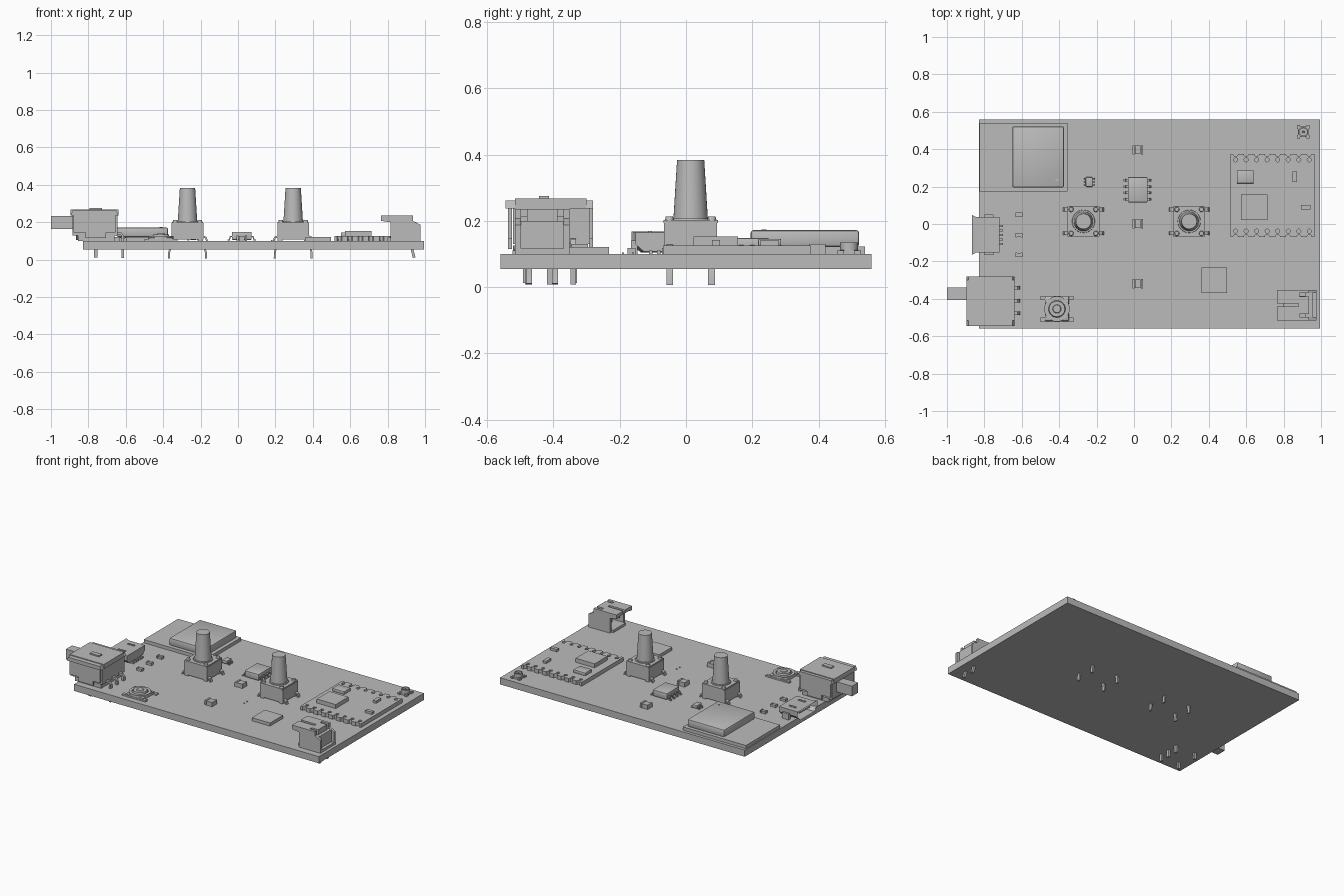
import bpy, bmesh, math
from mathutils import Matrix, Vector

cube = bpy.data.objects.get("Cube")
if cube:
    bpy.data.objects.remove(cube, do_unlink=True)

grey = bpy.data.materials.new("plain grey")
grey.use_nodes = True
grey.diffuse_color = (0.5, 0.5, 0.5, 1)
grey.node_tree.nodes["Principled BSDF"].inputs["Base Color"].default_value = (0.5, 0.5, 0.5, 1)
TOP = 0.1      # upper face of the circuit board
BOTTOM = 0.055


class Part:
    """Collects simple solids into one named object."""

    def __init__(self, name):
        self.name, self.bm = name, bmesh.new()

    def box(self, x0, x1, y0, y1, z0, z1, bevel=0):
        lo, hi = Vector((x0, y0, z0)), Vector((x1, y1, z1))
        m = Matrix.Translation((lo + hi) / 2) @ Matrix.Diagonal((*(hi - lo), 1))
        verts = bmesh.ops.create_cube(self.bm, size=1, matrix=m)["verts"]
        if bevel:
            edges = list({e for v in verts for e in v.link_edges})
            bmesh.ops.bevel(self.bm, geom=edges, offset=bevel, segments=2, profile=0.5, affect="EDGES")

    def block(self, cx, cy, sx, sy, z0, z1, bevel=0):
        self.box(cx - sx / 2, cx + sx / 2, cy - sy / 2, cy + sy / 2, z0, z1, bevel)

    def cone(self, x, y, r0, r1, z0, z1, sides=32):
        bmesh.ops.create_cone(self.bm, cap_ends=True, segments=sides, radius1=r0, radius2=r1,
                              depth=z1 - z0, matrix=Matrix.Translation((x, y, (z0 + z1) / 2)))

    def prism(self, pts, y0, y1):
        """Extrude an x-z outline along y."""
        face = self.bm.faces.new([self.bm.verts.new((x, y0, z)) for x, z in pts])
        new = bmesh.ops.extrude_face_region(self.bm, geom=[face])["geom"]
        bmesh.ops.translate(self.bm, vec=(0, y1 - y0, 0),
                            verts=[g for g in new if isinstance(g, bmesh.types.BMVert)])

    def strip(self, pts, y, width, thick=0.01):
        """Bent flat lead following an x-z path."""
        p = [Vector(q) for q in pts]
        left, right = [], []
        for i, q in enumerate(p):
            d = (p[min(i + 1, len(p) - 1)] - p[max(i - 1, 0)]).normalized()
            n = Vector((-d.y, d.x)) * thick / 2
            left.append(q + n)
            right.append(q - n)
        self.prism(left + right[::-1], y - width / 2, y + width / 2)

    def ring(self, x, y, r_in, r_out, z0, z1, sides=32):
        loops = []
        for r, z in ((r_in, z0), (r_out, z0), (r_out, z1), (r_in, z1)):
            loops.append([self.bm.verts.new((x + r * math.cos(math.tau * i / sides),
                                             y + r * math.sin(math.tau * i / sides), z)) for i in range(sides)])
        for k in range(4):
            a, b = loops[k], loops[(k + 1) % 4]
            for i in range(sides):
                j = (i + 1) % sides
                self.bm.faces.new((a[i], a[j], b[j], b[i]))

    def finish(self):
        bmesh.ops.recalc_face_normals(self.bm, faces=self.bm.faces)
        mesh = bpy.data.meshes.new(self.name)
        self.bm.to_mesh(mesh)
        self.bm.free()
        mesh.materials.append(grey)
        obj = bpy.data.objects.new(self.name, mesh)
        bpy.context.collection.objects.link(obj)
        bpy.ops.object.select_all(action="DESELECT")
        obj.select_set(True)
        bpy.context.view_layer.objects.active = obj
        bpy.ops.object.shade_smooth_by_angle(angle=math.radians(30))
        return obj


# Main board
p = Part("circuit_board")
p.box(-0.83, 0.995, -0.56, 0.56, BOTTOM, TOP)
p.finish()

# Radio module with metal can
p = Part("radio_module")
p.box(-0.825, -0.355, 0.175, 0.54, TOP, 0.122)
p.box(-0.65, -0.375, 0.195, 0.522, 0.122, 0.172, 0.008)
p.cone(-0.412, 0.235, 0.008, 0.008, 0.17, 0.174, 16)
p.finish()

# Breakout board with scalloped edges and pin holes
p = Part("breakout_board")
p.box(0.515, 0.965, -0.07, 0.375, TOP, 0.126)
breakout = p.finish()
p = Part("hole_cutter")
for i in range(8):
    x = 0.543 + i * 0.0563
    for edge, hole in ((-0.07, -0.038), (0.375, 0.343)):
        p.cone(x, edge, 0.013, 0.013, 0.09, 0.14, 12)
        p.cone(x, hole, 0.011, 0.011, 0.09, 0.14, 12)
cutter = p.finish()
cutter.hide_render = True
mod = breakout.modifiers.new("holes", "BOOLEAN")
mod.operation, mod.object, mod.solver = "DIFFERENCE", cutter, "EXACT"
bpy.context.view_layer.objects.active = breakout
bpy.ops.object.modifier_apply(modifier=mod.name)
bpy.data.objects.remove(cutter, do_unlink=True)
p = Part("breakout_chips")
p.block(0.595, 0.252, 0.09, 0.07, 0.125, 0.146, 0.004)
p.block(0.642, 0.09, 0.142, 0.135, 0.125, 0.153)
p.block(0.86, 0.252, 0.024, 0.055, 0.125, 0.142)
p.block(0.918, 0.09, 0.05, 0.024, 0.125, 0.142)
p.finish()

# Tall push buttons
for side, cx in (("right", -0.27), ("left", 0.295)):
    cy = 0.014
    p = Part(side + "_push_button")
    p.block(cx, cy, 0.17, 0.16, 0.108, 0.196)
    p.block(cx, cy, 0.165, 0.165, 0.194, 0.202)
    p.cone(cx, cy, 0.062, 0.06, 0.2, 0.207)
    p.cone(cx, cy, 0.052, 0.041, 0.205, 0.383)
    for sx in (-1, 1):
        for sy in (-1, 1):
            p.cone(cx + sx * 0.066, cy + sy * 0.064, 0.014, 0.011, 0.2, 0.213, 16)
            p.block(cx + sx * 0.07, cy + sy * 0.066, 0.025, 0.025, TOP, 0.11)
            p.strip([(cx + sx * x, z) for x, z in
                     ((0.08, 0.125), (0.098, 0.118), (0.104, 0.1), (0.09, 0.065), (0.098, 0.04), (0.099, 0.006))],
                    cy + sy * 0.063, 0.02)
    p.finish()

# Low round reset button
p = Part("reset_button")
bx, by = -0.412, -0.454
p.block(bx, by, 0.13, 0.13, TOP, 0.118, 0.007)
p.ring(bx, by, 0.05, 0.068, 0.11, 0.126)
p.cone(bx, by, 0.046, 0.042, 0.115, 0.135)
p.cone(bx, by, 0.024, 0.02, 0.134, 0.139)
for sy in (-1, 1):
    p.block(bx, by + sy * 0.058, 0.175, 0.022, TOP, 0.11)
p.finish()


# Chips with bent leads
def chip(name, cx, cy, sx, sy, top, n, pitch, reach):
    q = Part(name)
    q.block(cx, cy, sx, sy, 0.106, top, 0.004)
    mid = (TOP + top) / 2
    for side in (-1, 1):
        for i in range(n):
            q.strip([(cx + side * (sx / 2 + f * reach), z) for f, z in
                     ((-0.2, mid), (0.35, mid), (0.55, TOP + 0.005), (1, TOP + 0.005))],
                    cy + (i - (n - 1) / 2) * pitch, pitch * 0.4, 0.007)
    q.finish()


chip("controller_chip", 0.02, 0.183, 0.105, 0.135, 0.148, 4, 0.034, 0.024)
chip("regulator_chip", -0.24, 0.225, 0.036, 0.052, 0.128, 3, 0.017, 0.013)
p = Part("flat_chip")
p.block(0.43, -0.301, 0.136, 0.138, TOP, 0.121)
p.finish()

# Small two-ended components
p = Part("small_components")
parts = [(0.02, y, 0.056, 0.05, 0.13) for y in (0.396, 0.002, -0.32)]
parts += [(-0.615, y, 0.038, 0.024, 0.118) for y in (0.05, -0.06, -0.165)]
for x, y, sx, sy, top in parts:
    p.block(x, y, sx * 0.55, sy * 0.9, TOP, top - 0.003)
    for s in (-1, 1):
        p.block(x + s * sx * 0.4, y, sx * 0.22, sy, TOP, top)
for y in (-0.16, -0.19):
    p.block(0.18, y, 0.007, 0.007, TOP, 0.104)
p.finish()

# Coaxial antenna socket
p = Part("antenna_socket")
p.block(0.905, 0.492, 0.056, 0.056, TOP, 0.112)
for s in (-1, 1):
    p.block(0.905 + s * 0.026, 0.492 + 0.026, 0.016, 0.02, TOP, 0.11)
    p.block(0.905 + s * 0.026, 0.492 - 0.026, 0.016, 0.02, TOP, 0.11)
p.ring(0.905, 0.492, 0.02, 0.027, 0.11, 0.134)
p.cone(0.905, 0.492, 0.007, 0.005, 0.11, 0.13, 16)
p.finish()

# Battery socket, open towards the middle of the board
p = Part("battery_socket")
side_wall = [(0.815, 0.1), (0.975, 0.1), (0.975, 0.187), (0.935, 0.207), (0.935, 0.235), (0.765, 0.235), (0.765, 0.207), (0.815, 0.2)]
for y0, y1 in ((-0.516, -0.498), (-0.37, -0.352)):
    p.prism(side_wall, y0, y1)
p.box(0.8, 0.975, -0.5, -0.368, TOP, 0.117)
p.box(0.915, 0.955, -0.5, -0.368, 0.115, 0.2)
p.box(0.765, 0.885, -0.5, -0.442, 0.213, 0.235)
p.box(0.765, 0.885, -0.424, -0.368, 0.213, 0.235)
p.box(0.88, 0.935, -0.48, -0.388, 0.195, 0.235)
for y in (-0.473, -0.395):
    p.strip([(0.83, 0.16), (0.92, 0.16), (0.932, 0.14), (0.932, 0.05), (0.942, 0.01)], y, 0.018, 0.014)
p.finish()

# Slide switch body, cover, lever and leads
p = Part("switch_body")
p.box(-0.855, -0.66, -0.515, -0.3, TOP, 0.135)
p.box(-0.885, -0.645, -0.522, -0.29, 0.13, 0.24)
p.finish()
p = Part("switch_cover")
p.box(-0.895, -0.64, -0.515, -0.3, 0.235, 0.267)
p.prism([(-0.895, 0.237), (-0.64, 0.237), (-0.65, 0.262), (-0.885, 0.262)], -0.545, -0.28)
p.block(-0.76, -0.428, 0.068, 0.03, 0.262, 0.275)
for s in (-1, 1):
    y = -0.409 + s * 0.122
    p.box(-0.88, -0.655, y - 0.006, y + 0.006, 0.145, 0.24)
    p.box(-0.815, -0.705, y - 0.006, y + 0.006, 0.115, 0.15)
    p.block(-0.76, -0.41 + s * 0.075, 0.018, 0.014, 0.012, 0.12)
p.finish()
p = Part("switch_lever")
p.box(-1.0, -0.88, -0.405, -0.34, 0.164, 0.232)
p.finish()
p = Part("switch_leads")
for y in (-0.34, -0.41, -0.477):
    p.strip([(-0.66, 0.14), (-0.625, 0.138), (-0.616, 0.125), (-0.616, 0.008)], y, 0.018, 0.014)
p.finish()

# USB socket: hollow shell with a flared mouth towards the board edge
p = Part("usb_socket")
mid_y = -0.058
sections = []
outline = [(-0.095, 0.165), (0.095, 0.165), (0.095, 0.13), (0.07, 0.108), (-0.07, 0.108), (-0.095, 0.13)]
for x, k in ((-0.72, 1), (-0.845, 1), (-0.865, 1.12), (-0.862, 1.06), (-0.84, 0.92), (-0.73, 0.92)):
    sections.append([p.bm.verts.new((x, mid_y + y * k, 0.137 + (z - 0.137) * k)) for y, z in outline])
for a, b in zip(sections, sections[1:]):
    for i in range(6):
        j = (i + 1) % 6
        p.bm.faces.new((a[i], a[j], b[j], b[i]))
p.bm.faces.new(sections[0])
p.bm.faces.new(sections[-1])
p.box(-0.845, -0.73, mid_y - 0.055, mid_y + 0.055, 0.135, 0.145)
for s in (-1, 1):
    p.block(-0.775, mid_y + s * 0.098, 0.05, 0.02, TOP, 0.14)
    p.block(-0.79, mid_y + s * 0.05, 0.05, 0.012, 0.164, 0.17)
for i in range(5):
    p.block(-0.715, mid_y + (i - 2) * 0.024, 0.03, 0.01, TOP, 0.11)
p.finish()
